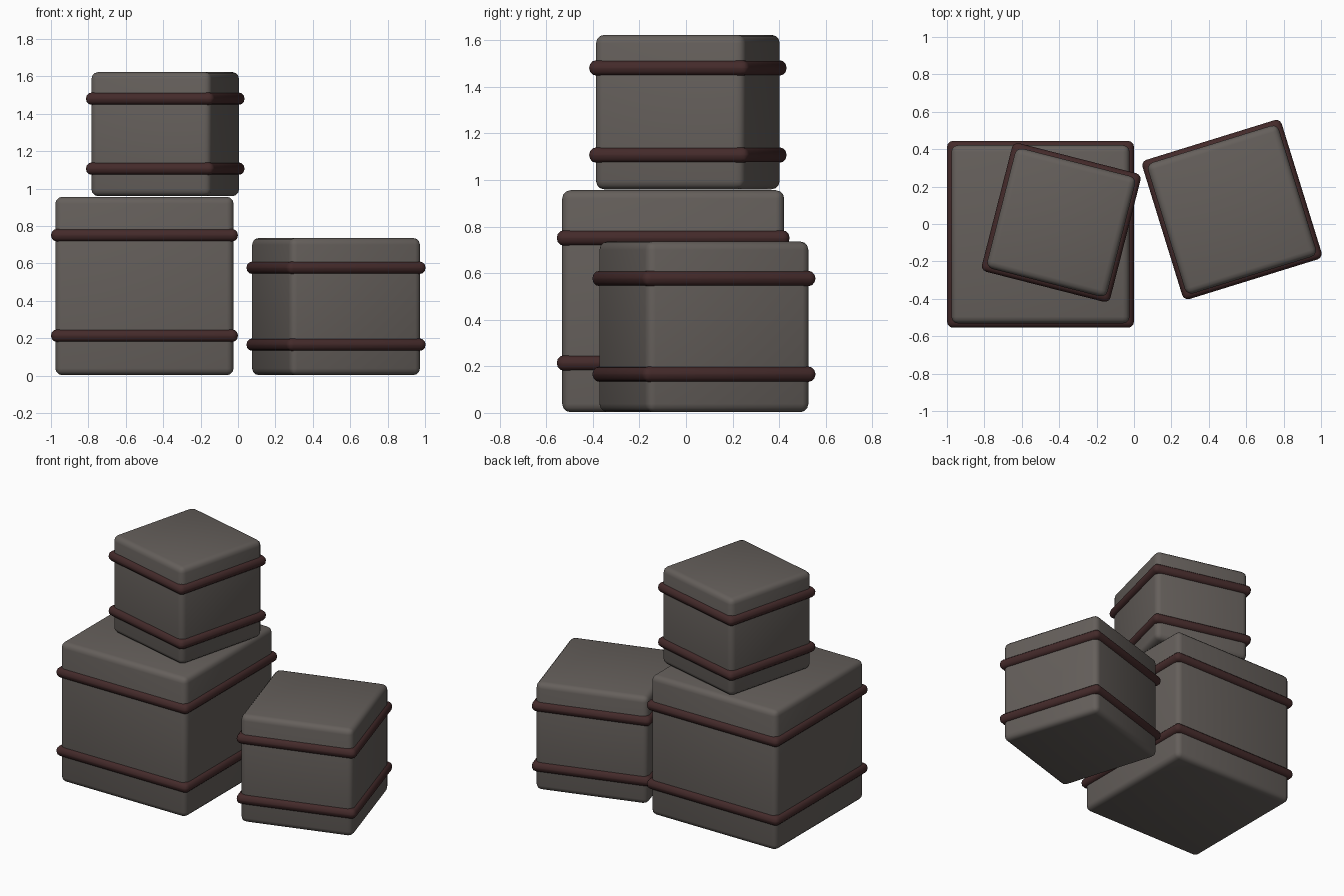
import bpy, math
from mathutils import Matrix

if "Cube" in bpy.data.objects:
    bpy.data.objects.remove(bpy.data.objects["Cube"])


def material(name, rgb):
    m = bpy.data.materials.new(name)
    m.diffuse_color = (*rgb, 1)
    m.use_nodes = True
    m.node_tree.nodes["Principled BSDF"].inputs["Base Color"].default_value = m.diffuse_color
    return m


BODY = material("grey brown", (0.13, 0.115, 0.105))
BAND = material("dark red", (0.057, 0.023, 0.023))


def block(name, size, loc, angle, bevel, segments, mat):
    """Rounded box, rotated about z."""
    bpy.ops.mesh.primitive_cube_add(size=1, location=loc)
    ob = bpy.context.object
    ob.name = name
    ob.data.transform(Matrix.Diagonal((*size, 1)))
    ob.rotation_euler[2] = angle
    mod = ob.modifiers.new("rounding", 'BEVEL')
    mod.width, mod.segments = bevel, segments
    ob.data.materials.append(mat)
    bpy.ops.object.modifier_apply(modifier=mod.name)
    bpy.ops.object.shade_smooth_by_angle(angle=math.radians(40))
    return ob


def crate(name, side, x, y, base, angle, bands):
    # cube body
    block(name + "_body", (side, side, side), (x, y, base + side / 2), angle, 0.036, 3, BODY)
    # two half-round straps around it
    for label, z in zip(("lower", "upper"), bands):
        block(f"{name}_{label}_band", (side + 0.046, side + 0.046, 0.066), (x, y, z),
              angle, 0.031, 3, BAND)


crate("large_crate", 0.953, -0.50, -0.055, 0.003, 0, (0.214, 0.751))
crate("medium_crate", 0.733, 0.524, 0.077, 0.003, 0.30, (0.166, 0.577))
crate("small_crate", 0.663, -0.389, 0.008, 0.96, -0.25, (1.107, 1.481))
